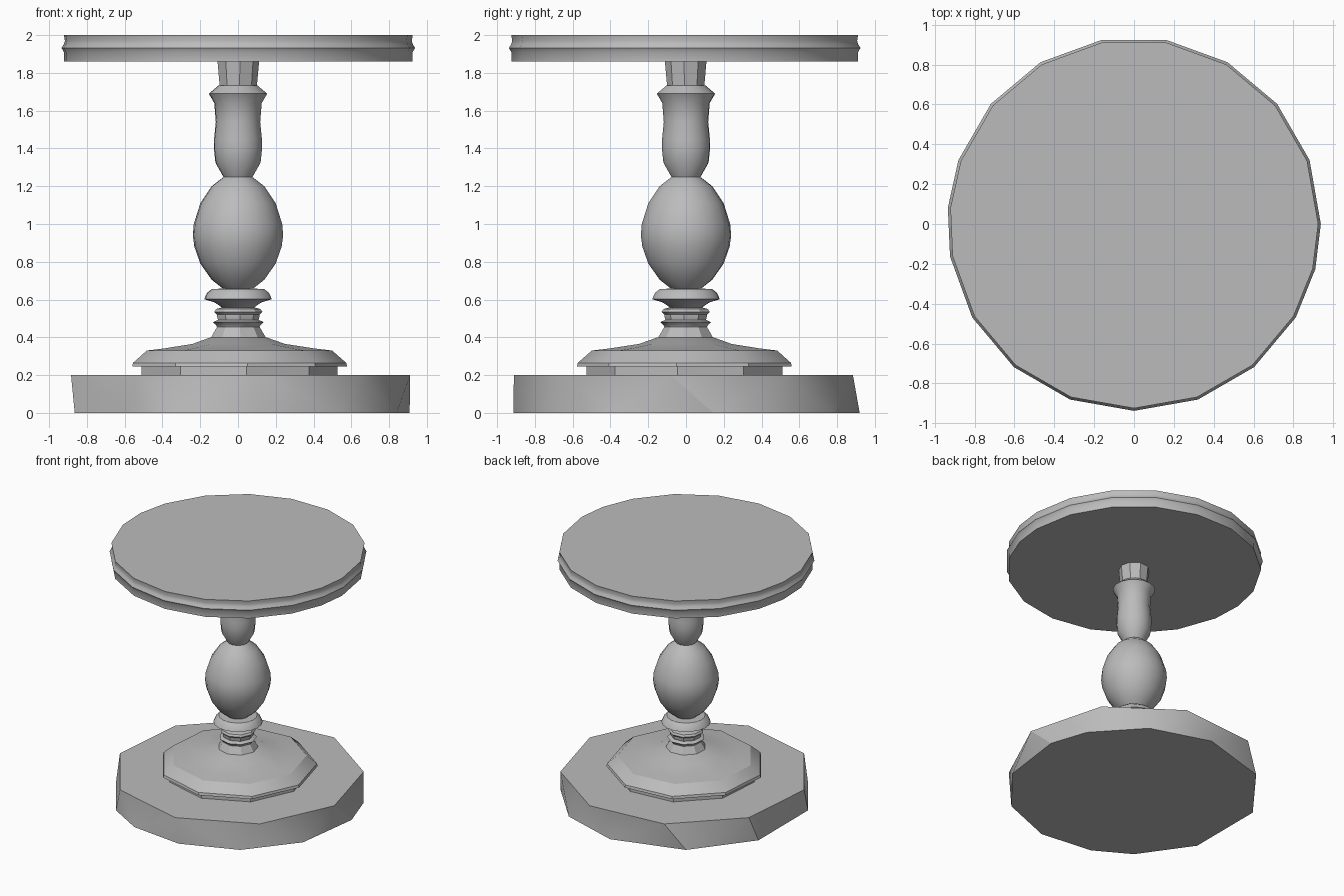
import bpy
import bmesh
from math import cos, sin, radians

cube = bpy.data.objects.get("Cube")
if cube:
    bpy.data.objects.remove(cube, do_unlink=True)

GREY = (0.5, 0.5, 0.5, 1.0)
grey = bpy.data.materials.new("plain_grey")
grey.use_nodes = True
grey.diffuse_color = GREY
grey.node_tree.nodes["Principled BSDF"].inputs["Base Color"].default_value = GREY


def even(sides, start=-5):
    return [start + 360 * i / sides for i in range(sides)]


def add_ring(bm, radius, z, angles):
    return [bm.verts.new((radius * cos(radians(a)), radius * sin(radians(a)), z))
            for a in angles]


def finish(name, bm, smooth_angle=32):
    bmesh.ops.recalc_face_normals(bm, faces=bm.faces)
    mesh = bpy.data.meshes.new(name)
    bm.to_mesh(mesh)
    bm.free()
    mesh.materials.append(grey)
    obj = bpy.data.objects.new(name, mesh)
    bpy.context.collection.objects.link(obj)
    bpy.ops.object.select_all(action="DESELECT")
    obj.select_set(True)
    bpy.context.view_layer.objects.active = obj
    bpy.ops.object.shade_smooth_by_angle(angle=radians(smooth_angle))
    return obj


def turned(name, profile, angles):
    """Closed turned part from (radius, height) pairs, bottom to top."""
    bm = bmesh.new()
    rings = [add_ring(bm, r, z, angles) for r, z in profile]
    n = len(angles)
    for low, high in zip(rings, rings[1:]):
        for i in range(n):
            j = (i + 1) % n
            bm.faces.new((low[i], low[j], high[j], high[i]))
    bm.faces.new(rings[0][::-1])
    bm.faces.new(rings[-1])
    return finish(name, bm)


nine = even(9)
fine = even(18)

# Plinth: irregular lower outline narrowing to a nine-sided top
bm = bmesh.new()
add_ring(bm, 0.92, 0.0, [9, 28, 57, 88, 125, 160, 200, 230, 250, 277, 306, 336])
add_ring(bm, 0.915, 0.2, nine)
bmesh.ops.convex_hull(bm, input=bm.verts[:])
bmesh.ops.dissolve_limit(bm, angle_limit=radians(0.5), verts=bm.verts[:], edges=bm.edges[:])
finish("plinth", bm)

# Stepped foot on the plinth
turned("foot_disc", [(0.53, 0.19), (0.53, 0.25)], nine)
turned("foot_dome", [(0.58, 0.245), (0.575, 0.265), (0.5, 0.33), (0.4, 0.342),
                     (0.25, 0.365), (0.15, 0.4)], nine)

# Stem above the foot, with two thin rings
turned("lower_stem", [(0.15, 0.395), (0.115, 0.455), (0.12, 0.465), (0.137, 0.48),
                      (0.11, 0.493), (0.115, 0.512), (0.115, 0.52), (0.13, 0.535),
                      (0.12, 0.55), (0.08, 0.56)], nine)
turned("collar", [(0.08, 0.555), (0.125, 0.585), (0.18, 0.602), (0.165, 0.635),
                  (0.14, 0.655), (0.06, 0.66)], fine)

# Egg-shaped bulb and the vase-shaped section
turned("bulb", [(0.07, 0.65), (0.14, 0.705), (0.2, 0.79), (0.232, 0.88),
                (0.24, 0.94), (0.235, 1.0), (0.2, 1.11), (0.14, 1.2), (0.075, 1.25)], fine)
turned("vase", [(0.075, 1.245), (0.12, 1.325), (0.128, 1.4), (0.127, 1.45),
                (0.118, 1.54), (0.126, 1.64), (0.155, 1.69), (0.105, 1.732)], fine)

# Faceted neck under the top
turned("neck", [(0.1, 1.725), (0.113, 1.87)], nine)

# Round top with a bead along its edge
rim = ([20 * i for i in range(9)] + [175]
       + [190 + 20 * i for i in range(8)] + [346])
turned("table_top", [(0.925, 1.86), (0.925, 1.91), (0.938, 1.932), (0.925, 1.952),
                     (0.92, 1.97), (0.925, 2.0)], rim)
